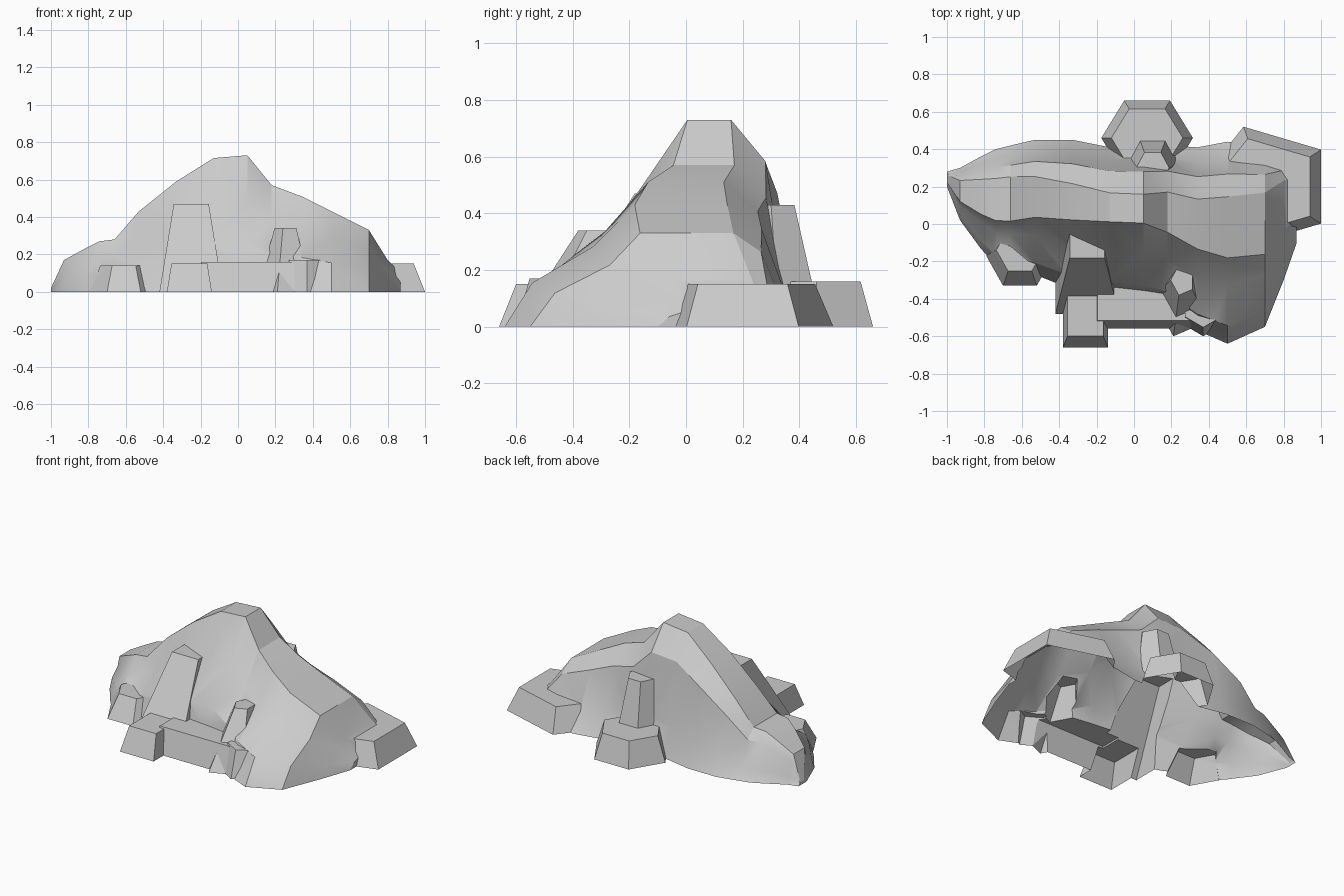
import bpy, bmesh, math

if "Cube" in bpy.data.objects:
    bpy.data.objects.remove(bpy.data.objects["Cube"])

ROOT = -0.1    # depth of the buried part, trimmed off at the end


def finish(name, bm):
    bmesh.ops.triangulate(bm, faces=bm.faces[:])
    bmesh.ops.recalc_face_normals(bm, faces=bm.faces[:])
    me = bpy.data.meshes.new(name)
    bm.to_mesh(me)
    bm.free()
    ob = bpy.data.objects.new(name, me)
    bpy.context.collection.objects.link(ob)
    return ob


def loft(name, rings):
    """Skin closed rings of equal length and cap both ends."""
    bm = bmesh.new()
    rows = [[bm.verts.new(p) for p in ring] for ring in rings]
    for a, b in zip(rows, rows[1:]):
        for i in range(len(a)):
            j = (i + 1) % len(a)
            bm.faces.new((a[i], a[j], b[j], b[i]))
    bm.faces.new(rows[0])
    bm.faces.new(rows[-1])
    return finish(name, bm)


def boulder(name, x, y, rx, ry, h, taper, lean, sides=6, turn=0.5):
    """Tapered prism in two tiers; the top is shrunk and moved back by lean."""
    angles = [math.tau * (i + turn) / sides for i in range(sides)]
    fx = rx / max(math.cos(a) for a in angles)
    fy = ry / max(math.sin(a) for a in angles)
    tiers = [(ROOT, 1, 0), (0, 1, 0), (h / 2, (1 + taper) / 2, lean / 2), (h, taper, lean)]
    return loft(name, [[(x + fx * s * math.cos(a), y + d + fy * s * math.sin(a), z)
                        for a in angles] for z, s, d in tiers])


# Mountain ridge: one cross-section (depth and height fractions), scaled along x;
# the crest gets relatively wider where the ridge is lower
section = [(0, 0), (.09, .36), (.29, .66), (.5, 1), (.69, 1), (.84, .8), (.92, .25), (1, 0)]
stations = [  # x, front, back, height
    (-1, .2, .28, .02), (-.93, .02, .3, .17), (-.82, -.13, .36, .23), (-.74, -.22, .4, .27),
    (-.66, -.24, .42, .28), (-.53, -.27, .45, .43), (-.33, -.35, .45, .59),
    (-.13, -.38, .41, .715), (.05, -.4, .41, .73), (.18, -.44, .42, .57),
    (.34, -.57, .41, .51), (.5, -.64, .44, .43), (.7, -.55, .42, .33),
    (.8, -.3, .4, .17), (.87, -.1, .36, .1)]
rings = []
for x, front, back, height in stations:
    widen = 0.25 * (0.73 - height)
    ring = []
    for u, v in section:
        if v == 1:
            u += math.copysign(widen, u - 0.6) * (1 if u < 0.6 else 0.5)
        ring.append((x, front + (back - front) * u, height * v))
    rings.append(ring + [(x, back, ROOT), (x, front, ROOT)])
mountain = loft("rock_mountain", rings)

# Boulders, ledges and buttresses around the foot
rocks = [
    boulder("back_boulder", .07, .46, .245, .2, .16, .78, .0, 6, 0),
    boulder("back_buttress", .1, .33, .16, .15, .43, .55, -.03, 6, 0),
    boulder("right_foot", .7, .2, .3, .32, .15, .8, .0, 5),
    boulder("front_right_spur", .37, -.46, .12, .14, .17, .8, .02),
    boulder("front_ledge", .05, -.36, .28, .2, .16, .88, .02, 4),
    boulder("front_outcrop", .26, -.4, .13, .2, .34, .4, .1, 5),
    boulder("front_column", -.25, -.26, .17, .22, .47, .55, .2, 4),
    boulder("front_footing", -.26, -.51, .12, .15, .15, .8, .03, 4),
    boulder("front_left_lump", -.61, -.17, .18, .16, .14, .7, .03, 6, 0),
]

# Fuse all rocks into one shell
for rock in rocks:
    mod = mountain.modifiers.new("join_" + rock.name, 'BOOLEAN')
    mod.operation = 'UNION'
    mod.solver = 'EXACT'
    mod.object = rock
bpy.context.view_layer.update()
graph = bpy.context.evaluated_depsgraph_get()
fused = bpy.data.meshes.new_from_object(mountain.evaluated_get(graph))
mountain.modifiers.clear()
mountain.data = fused
for rock in rocks:
    bpy.data.objects.remove(rock, do_unlink=True)

# Trim at the ground, leaving the underside open
bm = bmesh.new()
bm.from_mesh(fused)
bmesh.ops.bisect_plane(bm, geom=bm.verts[:] + bm.edges[:] + bm.faces[:], dist=1e-5,
                       plane_co=(0, 0, 0), plane_no=(0, 0, 1), clear_inner=True)
bm.to_mesh(fused)
bm.free()

bpy.context.view_layer.objects.active = mountain
mountain.select_set(True)
bpy.ops.object.shade_smooth_by_angle(angle=math.radians(25))
